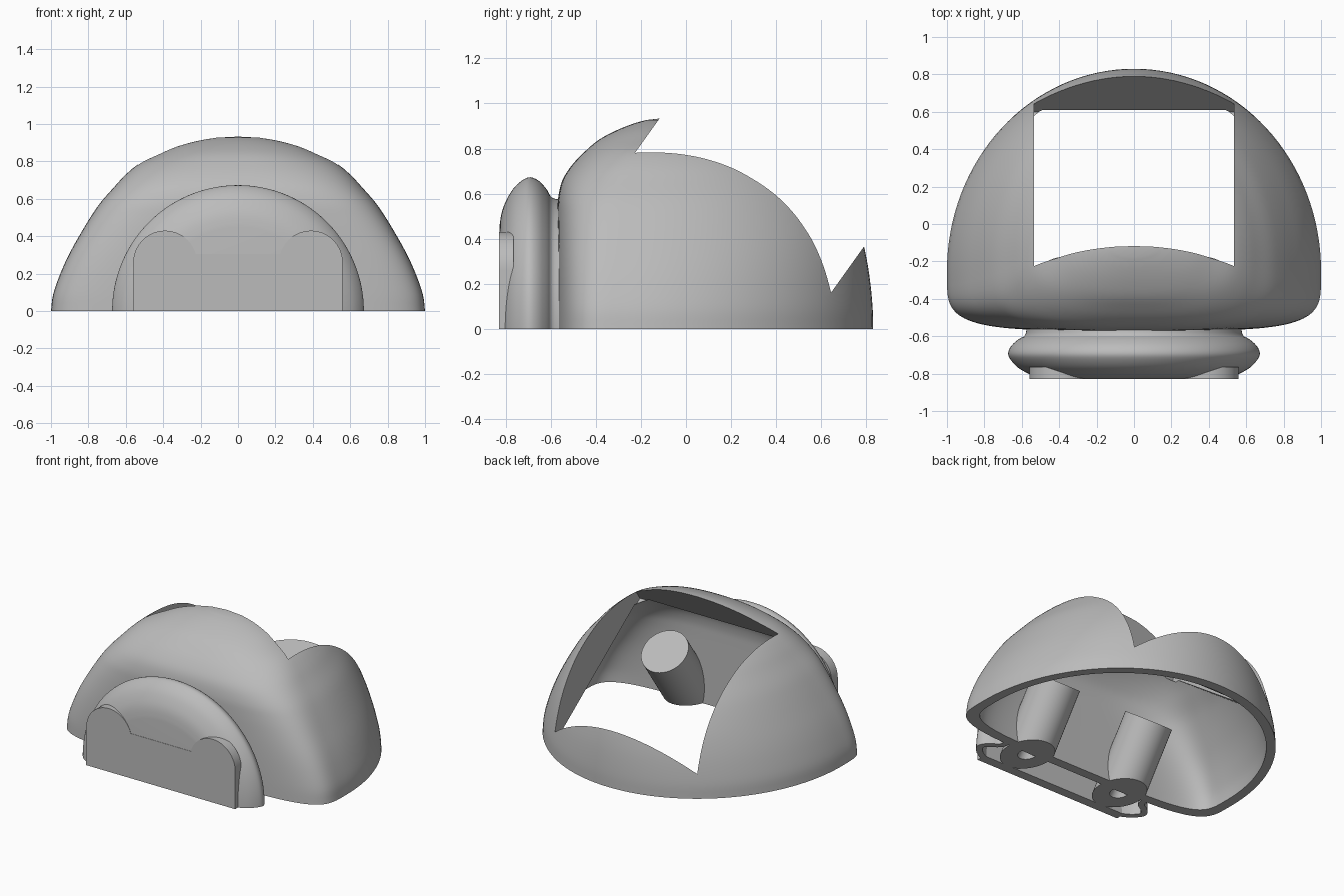
import bpy, bmesh, math
from mathutils import Vector, Matrix

cube = bpy.data.objects.get("Cube")
if cube:
    bpy.data.objects.remove(cube, do_unlink=True)

GREY = (0.5, 0.5, 0.5, 1)
mat = bpy.data.materials.new("plain grey")
mat.use_nodes = True
mat.diffuse_color = GREY
mat.node_tree.nodes["Principled BSDF"].inputs["Base Color"].default_value = GREY

TILT = math.atan(0.714)                                   # lean of the slot and posts
AXIS = Vector((0, math.sin(TILT), math.cos(TILT)))
CROSS = Vector((0, math.cos(TILT), -math.sin(TILT)))


def finish(name, bm):
    bmesh.ops.recalc_face_normals(bm, faces=bm.faces)
    mesh = bpy.data.meshes.new(name)
    bm.to_mesh(mesh)
    bm.free()
    mesh.materials.append(mat)
    obj = bpy.data.objects.new(name, mesh)
    bpy.context.collection.objects.link(obj)
    return obj


def activate(obj):
    bpy.ops.object.select_all(action='DESELECT')
    obj.select_set(True)
    bpy.context.view_layer.objects.active = obj


def subtract(obj, cutter):
    activate(obj)
    mod = obj.modifiers.new("cut", 'BOOLEAN')
    mod.operation, mod.solver, mod.object = 'DIFFERENCE', 'EXACT', cutter
    bpy.ops.object.modifier_apply(modifier=mod.name)
    bpy.data.objects.remove(cutter, do_unlink=True)


def smooth(obj):
    activate(obj)
    bpy.ops.object.shade_smooth_by_angle(angle=math.radians(32))


def spline(rows, steps):
    """Catmull-Rom interpolation through tuples."""
    pts = [Vector(r) for r in rows]
    pts = [2 * pts[0] - pts[1]] + pts + [2 * pts[-1] - pts[-2]]
    out = []
    for i in range(1, len(pts) - 2):
        a, b, c, d = pts[i - 1:i + 3]
        for s in range(steps):
            t = s / steps
            out.append(0.5 * (2 * b + (c - a) * t + (2 * a - 5 * b + 4 * c - d) * t * t
                              + (3 * b - a - 3 * c + d) * t ** 3))
    return out + [pts[-2]]


# Dome levels: height, half width, front y, back y
DOME = [(0, 1, -.57, .83), (.09, .988, -.57, .828), (.2, .95, -.57, .818),
        (.3, .905, -.57, .803), (.4, .85, -.57, .78), (.5, .79, -.57, .74),
        (.58, .735, -.567, .695), (.66, .665, -.548, .64), (.73, .6, -.503, .57),
        (.79, .525, -.445, .48), (.84, .42, -.385, .38), (.88, .325, -.31, .27),
        (.91, .215, -.235, .14), (.927, .115, -.175, .01)]
TOP, SIDES = 0.933, 128


def dome_bmesh(inner=False):
    bm = bmesh.new()
    loops = []

    def place(x, y, z):
        return (x * .935, y * .907 + .012, z * .93) if inner else (x, y, z)

    for z, w, front, back in (r for r in map(tuple, spline([r for r in DOME], 4))):
        h = (z / TOP) ** 2
        mid = -0.25 + 0.13 * h
        power = 2 / (4.5 - 2.5 * h)
        loop = []
        for i in range(SIDES):
            a = 2 * math.pi * i / SIDES
            c, s = math.cos(a), math.sin(a)
            p = 1 if s >= 0 else power
            x = math.copysign(abs(c) ** p, c) * w
            y = mid + abs(s) ** p * ((back if s >= 0 else front) - mid)
            loop.append(bm.verts.new(place(x, y, z)))
        loops.append(loop)
    if inner:
        for v in loops[0]:
            v.co.z = -0.05
    for lo, hi in zip(loops, loops[1:]):
        for i in range(SIDES):
            j = (i + 1) % SIDES
            bm.faces.new((lo[i], lo[j], hi[j], hi[i]))
    tip = bm.verts.new(place(0, -0.12, TOP))
    for i in range(SIDES):
        bm.faces.new((loops[-1][i], loops[-1][(i + 1) % SIDES], tip))
    bm.faces.new(loops[0][::-1])
    return bm


# Hollow dome with a slanted flat ceiling inside
shell = finish("dome_shell", dome_bmesh())
bm = dome_bmesh(inner=True)
bmesh.ops.bisect_plane(bm, geom=bm.verts[:] + bm.edges[:] + bm.faces[:], dist=1e-5,
                       plane_co=AXIS * 0.445, plane_no=AXIS, clear_outer=True)
bmesh.ops.holes_fill(bm, edges=[e for e in bm.edges if e.is_boundary], sides=0)
subtract(shell, finish("cavity_cutter", bm))

# Slanted rectangular opening through the top and back
bm = bmesh.new()
bmesh.ops.create_cube(bm, size=1)
for v in bm.verts:
    along = 0.43 if v.co.z < 0 else 1.6
    across = -0.638 if v.co.y < 0 else 0.43
    v.co = Vector((v.co.x * 1.07, 0, 0)) + AXIS * along + CROSS * across
subtract(shell, finish("slot_cutter", bm))
smooth(shell)

# Half-round front bulge: revolved profile of radius and y
PROFILE = [(.45, -.828), (.51, -.819), (.56, -.802), (.62, -.768), (.66, -.725),
           (.673, -.69), (.655, -.65), (.615, -.615), (.583, -.595), (.572, -.55)]
STEPS = 96
bm = bmesh.new()
rings = []
for r, y in spline(PROFILE, 3):
    rings.append([bm.verts.new((r * math.cos(math.pi * i / STEPS), y,
                                r * math.sin(math.pi * i / STEPS))) for i in range(STEPS + 1)])
for a, b in zip(rings, rings[1:]):
    for i in range(STEPS):
        bm.faces.new((a[i], a[i + 1], b[i + 1], b[i]))
hub = bm.verts.new((0, PROFILE[0][1], 0))
for i in range(STEPS):
    bm.faces.new((hub, rings[0][i + 1], rings[0][i]))
bulge = finish("front_bulge", bm)
if bulge.data.polygons[-1].normal.y > 0:
    bulge.data.flip_normals()
solid = bulge.modifiers.new("wall", 'SOLIDIFY')
solid.thickness, solid.offset = 0.04, -1
activate(bulge)
bpy.ops.object.modifier_apply(modifier="wall")
for v in bulge.data.vertices:
    if v.co.z < 0.004:
        v.co.z = 0
smooth(bulge)

# Flat front plate with two rounded ears
bm = bmesh.new()
half = [(-0.56, 0)]
for i in range(25):
    a = math.radians(180 - 165 * i / 24)
    half.append((-0.39 + 0.17 * math.cos(a), 0.26 + 0.17 * math.sin(a)))
outline = half + [(-x, z) for x, z in reversed(half)]
face = bm.faces.new([bm.verts.new((x, -0.83, z)) for x, z in outline])
ext = bmesh.ops.extrude_face_region(bm, geom=[face])
for v in ext["geom"]:
    if isinstance(v, bmesh.types.BMVert):
        v.co.y += 0.065
smooth(finish("front_plate", bm))

# Leaning inner posts with a blind hole from below
for side, x in (("left", 0.37), ("right", -0.37)):
    bm = bmesh.new()
    base = Vector((x, -0.58, 0))
    lean = Matrix.Rotation(-TILT, 4, 'X')
    bmesh.ops.create_cone(bm, cap_ends=True, segments=64, radius1=.155, radius2=.155, depth=.78,
                          matrix=Matrix.Translation(base + AXIS * 0.09) @ lean)
    bmesh.ops.bisect_plane(bm, geom=bm.verts[:] + bm.edges[:] + bm.faces[:], dist=1e-5,
                           plane_co=(0, 0, 0), plane_no=(0, 0, -1), clear_outer=True)
    bmesh.ops.holes_fill(bm, edges=[e for e in bm.edges if e.is_boundary], sides=0)
    post = finish(side + "_post", bm)
    bm = bmesh.new()
    bmesh.ops.create_cone(bm, cap_ends=True, segments=32, radius1=.055, radius2=.055, depth=.6,
                          matrix=Matrix.Translation(base) @ lean)
    subtract(post, finish("hole_cutter", bm))
    smooth(post)
